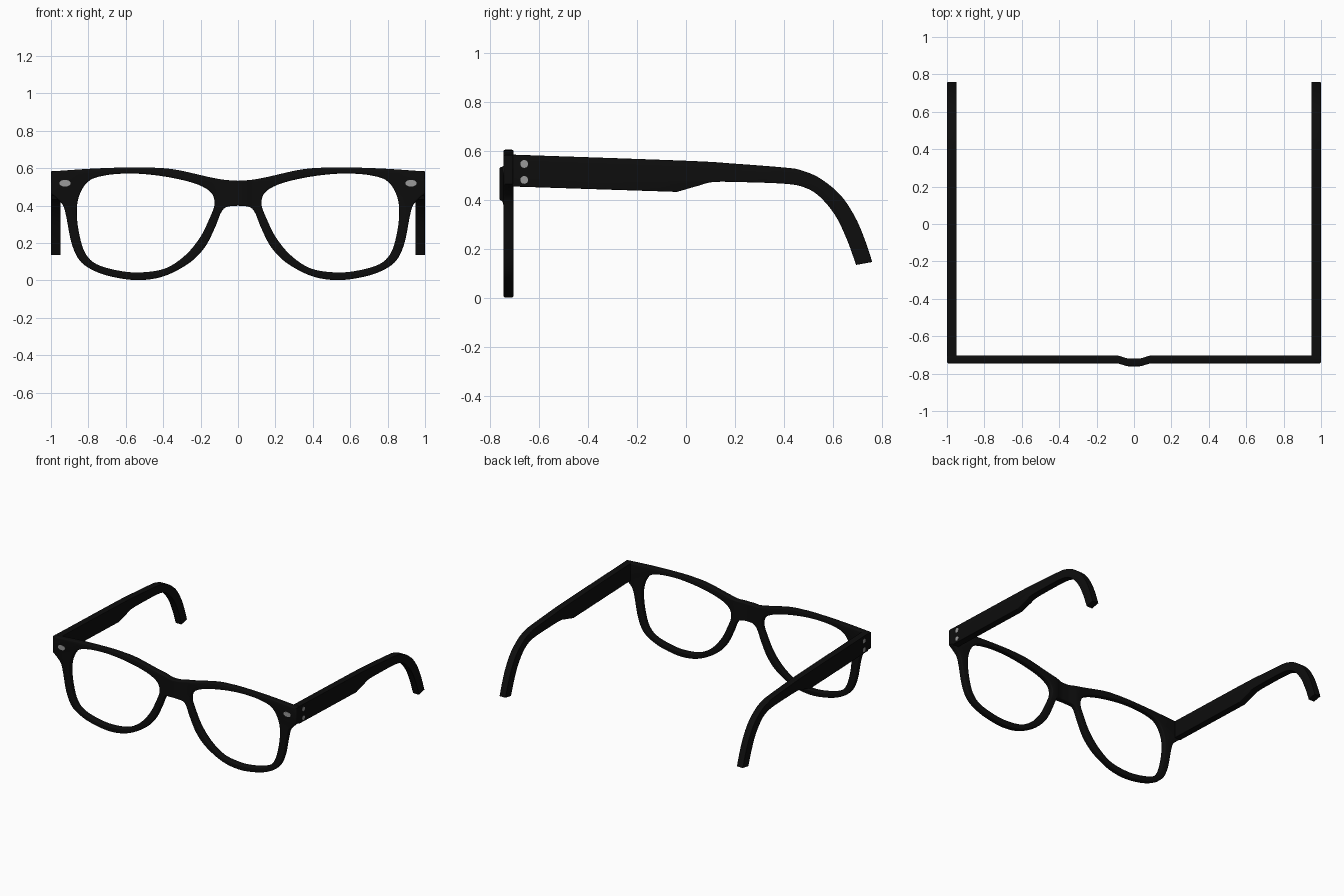
import bpy, bmesh, math
from mathutils import Matrix, Vector

if "Cube" in bpy.data.objects:
    bpy.data.objects.remove(bpy.data.objects["Cube"])


def material(name, c):
    m = bpy.data.materials.new(name)
    m.diffuse_color = (c, c, c, 1)
    m.use_nodes = True
    m.node_tree.nodes["Principled BSDF"].inputs["Base Color"].default_value = m.diffuse_color
    return m


BLACK = material("black plastic", 0.004)
METAL = material("grey metal", 0.32)


def smooth(pts, closed=False, n=6):
    """Catmull-Rom curve through the points."""
    p = [Vector(q) for q in pts]
    k = len(p)
    out = []
    for i in range(k if closed else k - 1):
        if closed:
            a, b, c, d = (p[(i + j) % k] for j in (-1, 0, 1, 2))
        else:
            b, c = p[i], p[i + 1]
            a = p[i - 1] if i else 2 * b - c
            d = p[i + 2] if i + 2 < k else 2 * c - b
        for s in range(n):
            t = s / n
            out.append(0.5 * (2 * b + (c - a) * t + (2 * a - 5 * b + 4 * c - d) * t * t
                              + (3 * b - a - 3 * c + d) * t ** 3))
    if not closed:
        out.append(p[-1])
    return out


def slab(name, loops, half, bevel, matrix):
    """Filled outline with holes, extruded, with rounded edges."""
    cu = bpy.data.curves.new(name, 'CURVE')
    cu.dimensions = '2D'
    cu.fill_mode = 'BOTH'
    cu.extrude = half - bevel
    cu.bevel_depth = bevel
    cu.bevel_resolution = 2
    cu.offset = -bevel
    for loop in loops:
        sp = cu.splines.new('POLY')
        sp.points.add(len(loop) - 1)
        for q, v in zip(sp.points, loop):
            q.co = (v[0], v[1], 0, 1)
        sp.use_cyclic_u = True
    tmp = bpy.data.objects.new(name + "_curve", cu)
    bpy.context.collection.objects.link(tmp)
    dg = bpy.context.evaluated_depsgraph_get()
    me = bpy.data.meshes.new_from_object(tmp.evaluated_get(dg))
    bpy.data.objects.remove(tmp)
    me.transform(matrix)
    bm = bmesh.new()
    bm.from_mesh(me)
    bmesh.ops.remove_doubles(bm, verts=bm.verts, dist=1e-5)
    bmesh.ops.recalc_face_normals(bm, faces=bm.faces)
    bm.to_mesh(me)
    bm.free()
    return finish(name, me, BLACK)


def finish(name, me, mat):
    me.materials.clear()
    me.materials.append(mat)
    me.shade_smooth()
    me.set_sharp_from_angle(angle=math.radians(35))
    ob = bpy.data.objects.new(name, me)
    bpy.context.collection.objects.link(ob)
    return ob


def mirror(loop):
    return [Vector((-v[0], v[1])) for v in reversed(loop)]


# Front frame outline: brow, end block, then the lower rim back to the bridge
brow = smooth([(0, .533), (.07, .538), (.15, .552), (.33, .592), (.45, .603),
               (.57, .605), (.78, .598), (1, .583)])
rim = smooth([(1, .465), (.965, .435), (.935, .40), (.918, .34), (.89, .2), (.845, .105),
              (.765, .05), (.66, .017), (.525, .002), (.39, .025), (.257, .096),
              (.176, .18), (.123, .283), (.09, .364), (.06, .393), (0, .40)])
half = brow + rim
outline = half + mirror(half)[1:-1]
lens = smooth([(.80, .53), (.85, .45), (.862, .353), (.845, .23), (.813, .14), (.754, .086),
               (.64, .053), (.525, .043), (.39, .064), (.283, .134), (.203, .23),
               (.15, .337), (.126, .406), (.14, .465), (.203, .508), (.31, .54),
               (.444, .563), (.578, .572), (.71, .562)], closed=True)
to_front = Matrix(((1, 0, 0, 0), (0, 0, -1, -.724), (0, 1, 0, 0), (0, 0, 0, 1)))
frame = slab("front_frame", [outline, lens, mirror(lens)], .021, .008, to_front)

# Bridge pushed slightly forward
bm = bmesh.new()
bm.from_mesh(frame.data)
for i in range(-6, 7):
    bmesh.ops.bisect_plane(bm, geom=bm.verts[:] + bm.edges[:] + bm.faces[:],
                           plane_co=(i * .016, 0, 0), plane_no=(1, 0, 0), dist=1e-5)
for v in bm.verts:
    t = min(1, max(0, (.096 - abs(v.co.x)) / .07))
    v.co.y -= .016 * t * t * (3 - 2 * t)
bm.to_mesh(frame.data)
bm.free()

# Temple side profile (y, z)
top = smooth([(-.708, .585), (0, .56), (.2, .548), (.404, .532), (.47, .521), (.547, .488),
              (.63, .42), (.69, .33), (.73, .237), (.76, .147)])
under = smooth([(.694, .135), (.657, .237), (.61, .335), (.547, .412), (.486, .450),
                (.404, .466), (.22, .473), (.11, .473), (.05, .458), (-.037, .433)])
temple = top + under + [Vector((-.708, .455))]


def rivet(name, loc, radii, axis):
    bm = bmesh.new()
    bmesh.ops.create_cone(bm, cap_ends=True, segments=24, radius1=1, radius2=1, depth=1)
    turn = Matrix.Rotation(math.pi / 2, 4, axis)
    scale = Matrix.Diagonal((radii[0], radii[1], .008, 1))
    bm.transform(Matrix.Translation(loc) @ turn @ scale)
    me = bpy.data.meshes.new(name)
    bm.to_mesh(me)
    bm.free()
    finish(name, me, METAL)


for side, s in (("left", -1), ("right", 1)):
    to_side = Matrix(((0, 0, 1, s * .9735), (1, 0, 0, 0), (0, 1, 0, 0), (0, 0, 0, 1)))
    slab(side + "_temple", [temple], .0255, .004, to_side)
    # Rivets on the front corners and on the temples
    rivet(side + "_front_rivet", (s * .925, -.7425, .52), (.03, .018), 'X')
    for label, z in (("upper", .547), ("lower", .482)):
        rivet(f"{side}_{label}_temple_rivet", (s * .996, -.66, z), (.016, .016), 'Y')
